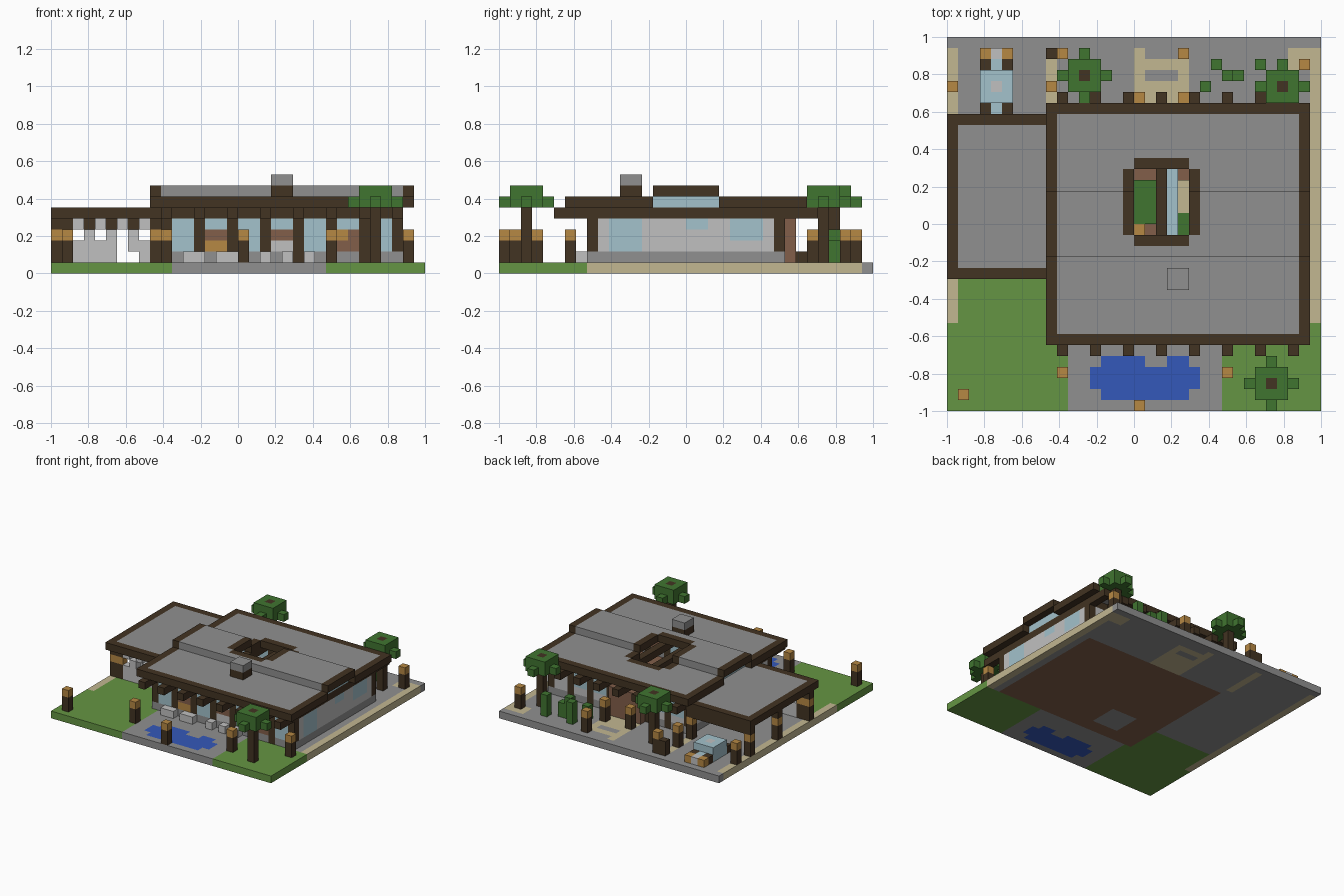
import bpy, bmesh

cube = bpy.data.objects.get("Cube")
if cube:
    bpy.data.objects.remove(cube, do_unlink=True)

UNIT = 1 / 17  # edge of one block; the plot is 34 blocks wide


def linear(c):
    c /= 255
    return c / 12.92 if c <= 0.04045 else ((c + 0.055) / 1.055) ** 2.4


PALETTE = {
    "timber": (66, 51, 34), "stone": (144, 144, 144), "plaster": (192, 192, 192),
    "grass": (101, 149, 67), "leaf": (64, 117, 48), "sand": (194, 183, 145),
    "water": (52, 88, 186), "glass": (163, 194, 204), "lantern": (182, 136, 68),
    "clay": (130, 95, 74),
}
NAMES = list(PALETTE)
MATERIALS = []
for key, rgb in PALETTE.items():
    m = bpy.data.materials.new(key)
    m.use_nodes = True
    col = (*[linear(c) for c in rgb], 1)
    m.diffuse_color = col
    node = next(n for n in m.node_tree.nodes if n.type == "BSDF_PRINCIPLED")
    node.inputs["Base Color"].default_value = col
    MATERIALS.append(m)


class Part:
    """Blocks painted in order; later boxes override, None carves."""

    def __init__(self, name):
        self.name, self.cells = name, {}

    def box(self, colour, x, y, z, w=1, d=1, h=1):
        for i in range(x, x + w):
            for j in range(y, y + d):
                for k in range(z, z + h):
                    if colour:
                        self.cells[i, j, k] = colour
                    else:
                        self.cells.pop((i, j, k), None)
        return self

    def build(self):
        bm = bmesh.new()
        verts = {}

        def vert(p):
            if p not in verts:
                verts[p] = bm.verts.new((p[0] * UNIT - 1, p[1] * UNIT - 1, p[2] * UNIT))
            return verts[p]

        for cell, colour in self.cells.items():
            for axis in range(3):
                for side in (0, 1):
                    near = list(cell)
                    near[axis] += 2 * side - 1
                    if tuple(near) in self.cells:
                        continue
                    ring = []
                    for a, b in ((0, 0), (1, 0), (1, 1), (0, 1)):
                        p = list(cell)
                        p[axis] += side
                        p[(axis + 1) % 3] += a
                        p[(axis + 2) % 3] += b
                        ring.append(vert(tuple(p)))
                    face = bm.faces.new(ring if side else ring[::-1])
                    face.material_index = NAMES.index(colour)
        mesh = bpy.data.meshes.new(self.name)
        bm.to_mesh(mesh)
        bm.free()
        for m in MATERIALS:
            mesh.materials.append(m)
        bpy.context.collection.objects.link(bpy.data.objects.new(self.name, mesh))


# Ground plate: paving, lawns, paths, floor and pond
g = Part("ground").box("stone", 0, 0, 0, 34, 34)
g.box("grass", 0, 0, 0, 11, 13).box("grass", 25, 0, 0, 9, 8)
g.box("clay", 10, 8, 0, 22, 18).box("stone", 14, 10, 0, 4, 4)
g.box("sand", 0, 8, 0, 1, 25).box("sand", 33, 8, 0, 1, 25)
g.box("sand", 31, 31, 0, 3, 2).box("sand", 9, 27, 0, 1, 6)
g.box("sand", 17, 26, 0, 5, 6).box("sand", 17, 32, 0).box("stone", 18, 30, 0, 3)
g.box("water", 13, 2, 0, 10, 2).box("water", 14, 1, 0, 8)
g.box("water", 14, 4, 0, 4).box("water", 20, 4, 0, 2)
g.build()

# House walls on a stone plinth
w = Part("house_walls").box("plaster", 10, 8, 1, 22, 18, 4)
w.box("stone", 10, 8, 1, 22, 18).box(None, 11, 9, 1, 20, 16, 4)
w.box("glass", 11, 8, 2, 20, 1, 3)
w.box("clay", 14, 8, 3, 2).box("lantern", 14, 8, 2, 2)
w.box("clay", 20, 8, 3, 2).box("plaster", 20, 8, 2, 2)
w.box("lantern", 26, 8, 3).box("clay", 27, 8, 3).box("clay", 26, 8, 2, 2)
for x in (10, 31):
    w.box("glass", x, 10, 2, 1, 3, 3).box("glass", x, 17, 4, 1, 2)
    w.box("glass", x, 21, 3, 1, 3, 2)
w.box("glass", 23, 25, 3, 5, 1, 2).box("glass", 11, 25, 3, 5, 1, 2)
w.box("clay", 17, 25, 1, 5, 2, 4)
w.build()

# Timber frame: wall posts, headers and projecting rafters
f = Part("timber_frame")
for y in (8, 25):
    f.box("timber", 10, y, 5, 22)
for x in (10, 31):
    f.box("timber", x, 8, 5, 1, 18)
for x in range(10, 32, 3):
    f.box("timber", x, 5, 5, 1, 24)
f.build()
p = Part("wall_posts")
for x in range(10, 32, 3):
    p.box("timber", x, 8, 1, 1, 1, 4).box("timber", x, 25, 1, 1, 1, 4)
for x in (10, 31):
    for y in (8, 25):
        p.box("stone", x, y, 1)
for cell in p.cells:
    w.cells.pop(cell, None)
bpy.data.objects.remove(bpy.data.objects["house_walls"], do_unlink=True)
w.cells.update(p.cells)
w.build()

# Main roof with raised middle band, clerestory and skylight
r = Part("main_roof")
r.box("timber", 9, 6, 6, 24, 22).box("stone", 10, 7, 6, 22, 20)
r.box(None, 9, 14, 6, 24, 6)
r.box("timber", 9, 14, 7, 24, 6).box("stone", 10, 14, 7, 22, 6)
for x in (10, 31):
    r.box("glass", x, 14, 6, 1, 6)
for y0, y1, z in ((15, 20, 7), (20, 23, 6)):
    r.box("timber", 16, max(y0, 16), z, 7, min(y1, 22) - max(y0, 16))
r.box("timber", 17, 15, 7, 5).box("timber", 17, 22, 6, 5)
r.box(None, 17, 16, 6, 5, 6, 2)
r.build()

# Chimney
Part("chimney").box("timber", 20, 11, 7, 2, 2).box("stone", 20, 11, 8, 2, 2).build()

# Side pavilion: flat roof, lantern posts and pierced screen
Part("pavilion_roof").box("timber", 0, 12, 5, 10, 15).box("stone", 1, 13, 5, 9, 13).build()
pp = Part("pavilion_posts")
for x, y in ((0, 13), (0, 20), (0, 26), (1, 13), (9, 13), (9, 26)):
    pp.box("timber", x, y, 1, 1, 1, 4).box("lantern", x, y, 3)
pp.box("timber", 0, 26, 4, 10)
pp.build()
s = Part("pierced_screen").box("plaster", 2, 13, 2, 7).box("plaster", 2, 13, 1, 4)
for x in range(2, 10):
    s.box("plaster", x, 13, 4 - x % 2)
s.box(None, 6, 13, 2).box("plaster", 8, 13, 1)
s.build()

# Courtyard planting below the skylight
c = Part("courtyard_garden").box("leaf", 17, 17, 1, 2, 4)
c.box("lantern", 17, 16, 1).box("glass", 20, 16, 1, 1, 6, 2)
c.box("sand", 21, 18, 1, 1, 3).box("leaf", 21, 16, 1, 1, 2)
c.build()

# Trees: two-layer crown with four side tufts
for n, (x, y) in enumerate(((29, 2), (12, 30), (30, 29))):
    t = Part(f"tree_{n + 1}").box("leaf", x - 1, y - 1, 6, 3, 3, 2)
    t.box("leaf", x - 2, y, 6, 5).box("leaf", x, y - 2, 6, 1, 5)
    t.box("timber", x, y, 1, 1, 1, 7).build()

# Lantern bollards
LAMPS = ((1, 1), (10, 3), (17, 0), (25, 3), (32, 6), (0, 29), (9, 29), (10, 32),
         (17, 28), (21, 28), (21, 32), (32, 31))
for n, (x, y) in enumerate(LAMPS):
    Part(f"lantern_post_{n + 1}").box("timber", x, y, 1, 1, 1, 2).box("lantern", x, y, 3).build()

# Tall shrubs
b = Part("shrubs")
for x, y, h in ((23, 29, 2), (24, 31, 3), (25, 30, 3), (26, 30, 2), (28, 31, 3)):
    b.box("leaf", x, y, 1, 1, 1, h)
b.build()

# Rocks along the front and a log block behind
k = Part("front_rocks")
for x, n in ((12, 2), (15, 2), (19, 1), (21, 1), (23, 1)):
    k.box("plaster", x, 7, 1, n)
k.build()
Part("log_block").box("timber", 9, 32, 1, 1, 1, 2).build()

# Glass tank with corner seats
a = Part("glass_tank").box("glass", 3, 28, 1, 3, 3, 2).box("plaster", 4, 29, 2)
a.box("glass", 4, 27, 1).box("glass", 4, 31, 1).box("plaster", 4, 32, 1)
for x in (3, 5):
    a.box("timber", x, 27, 1).box("timber", x, 31, 1).box("lantern", x, 32, 1)
a.build()
